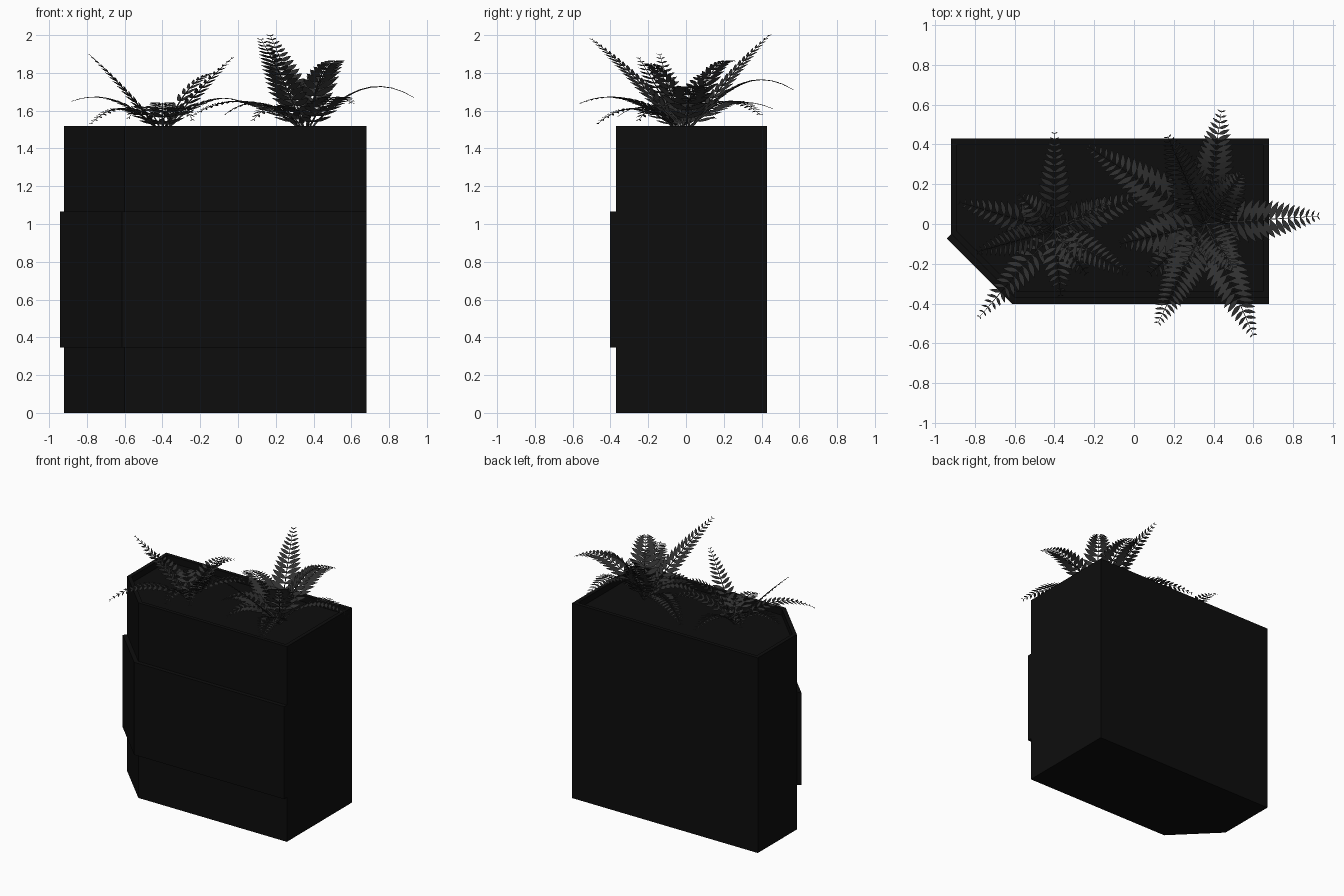
import bpy, bmesh, math
from mathutils import Vector

if "Cube" in bpy.data.objects:
    bpy.data.objects.remove(bpy.data.objects["Cube"])


def material(name, c):
    m = bpy.data.materials.new(name)
    m.diffuse_color = (c, c, c, 1)
    m.use_nodes = True
    m.node_tree.nodes["Principled BSDF"].inputs["Base Color"].default_value = m.diffuse_color
    return m


black = material("black_metal", 0.004)
leaf_mat = material("dark_leaf", 0.03)


def finish(bm, name, mat):
    me = bpy.data.meshes.new(name)
    bm.to_mesh(me)
    bm.free()
    me.materials.append(mat)
    ob = bpy.data.objects.new(name, me)
    bpy.context.collection.objects.link(ob)
    return ob


def prism(outline, z0, z1):
    bm = bmesh.new()
    face = bm.faces.new([bm.verts.new((x, y, z0)) for x, y in outline])
    top = bmesh.ops.extrude_face_region(bm, geom=[face])["geom"]
    bmesh.ops.translate(bm, vec=(0, 0, z1 - z0),
                        verts=[g for g in top if isinstance(g, bmesh.types.BMVert)])
    bmesh.ops.recalc_face_normals(bm, faces=bm.faces)
    return bm


# planter box with one chamfered corner and a recessed bed
bm = prism([(-0.92, -0.05), (-0.60, -0.37), (0.68, -0.37), (0.68, 0.43), (-0.92, 0.43)], 0, 1.52)
bm.faces.ensure_lookup_table()
top = max(bm.faces, key=lambda f: f.calc_center_median().z)
bmesh.ops.inset_region(bm, faces=[top], thickness=0.03, use_even_offset=True)
bed = bmesh.ops.extrude_discrete_faces(bm, faces=[top])["faces"][0]
bmesh.ops.translate(bm, vec=(0, 0, -0.05), verts=bed.verts)
finish(bm, "planter_box", black)

# raised band wrapping the chamfer and the front
bm = prism([(-0.92, -0.05), (-0.943, -0.073), (-0.613, -0.403), (0.68, -0.403),
            (0.68, -0.37), (-0.60, -0.37)], 0.345, 1.065)
finish(bm, "front_band", black)

BLADE = [(0.0, 0.12), (0.25, 0.8), (0.5, 1.0), (0.78, 0.6), (1.0, 0.0)]


def frond(bm, base, tip, bulge, size):
    """Arching stem with paired leaflets; bulge lifts the middle of the arc."""
    a, c = Vector(base), Vector(tip)
    b = (a + c) / 2 + Vector((0, 0, 2 * bulge))

    def point(t):
        return a * (1 - t) ** 2 + b * 2 * t * (1 - t) + c * t * t

    flat = Vector((c.x - a.x, c.y - a.y, 0)).normalized()
    side = Vector((-flat.y, flat.x, 0))
    length = sum((point((i + 1) / 10) - point(i / 10)).length for i in range(10))

    # stem
    rings = []
    for i in range(11):
        t = i / 10
        p = point(t)
        fwd = (2 * (1 - t) * (b - a) + 2 * t * (c - b)).normalized()
        up = fwd.cross(side)
        r = 0.006 * (1 - 0.8 * t)
        rings.append([bm.verts.new(p + r * (math.cos(k * math.tau / 3) * side
                                            + math.sin(k * math.tau / 3) * up)) for k in range(3)])
    for r0, r1 in zip(rings, rings[1:]):
        for k in range(3):
            bm.faces.new((r0[k], r0[(k + 1) % 3], r1[(k + 1) % 3], r1[k]))

    # leaflets, shrinking towards the tip
    n = max(9, round(length / 0.042))
    for i in range(n):
        t = 0.14 + 0.85 * (i / (n - 1)) ** 0.9
        p = point(t)
        fwd = (2 * (1 - t) * (b - a) + 2 * t * (c - b)).normalized()
        up = fwd.cross(side)
        L = size * min(1, 0.55 + 1.4 * t) * (1 - t ** 1.8 * 0.85)
        W = 0.17 * L
        for s in (-1, 1):
            out = (side * s + fwd * 0.35).normalized()
            across = up.cross(out)
            rows = []
            for u, w in BLADE:
                q = p + out * L * u + fwd * L * 0.2 * u * u - up * 0.05 * L * u * u
                if w == 0:
                    rows.append([bm.verts.new(q)])
                else:
                    rows.append([bm.verts.new(q + across * W * w), bm.verts.new(q - across * W * w)])
            for r0, r1 in zip(rows, rows[1:]):
                bm.faces.new(r0 + r1[::-1])


def fern(name, center, size, tips):
    bm = bmesh.new()
    for x, y, z, bulge in tips:
        frond(bm, (center[0], center[1], 1.47), (x, y, z), bulge, size)
    finish(bm, name, leaf_mat)


# frond tips: x, y, z and arc height
fern("left_fern", (-0.40, -0.03), 0.10, [
    (-0.40, 0.46, 1.61, 0.09), (-0.88, 0.11, 1.65, 0.09), (-0.79, -0.14, 1.90, 0.02),
    (-0.78, -0.47, 1.53, 0.11), (-0.37, -0.36, 1.57, 0.09), (-0.03, -0.25, 1.88, 0.02),
    (0.06, 0.15, 1.63, 0.10), (-0.58, 0.15, 1.56, 0.10), (-0.24, -0.25, 1.55, 0.10),
    (-0.12, 0.12, 1.80, 0.08)])
fern("right_fern", (0.36, 0.0), 0.135, [
    (0.44, 0.57, 1.71, 0.15), (0.17, 0.44, 2.00, 0.03), (0.93, 0.04, 1.67, 0.14),
    (0.60, -0.56, 1.64, 0.10), (0.12, -0.50, 1.98, 0.03), (-0.07, -0.10, 1.58, 0.11),
    (-0.23, 0.39, 1.58, 0.12), (0.54, 0.25, 1.86, 0.12), (0.08, -0.25, 1.55, 0.11),
    (0.50, -0.22, 1.85, 0.10)])
